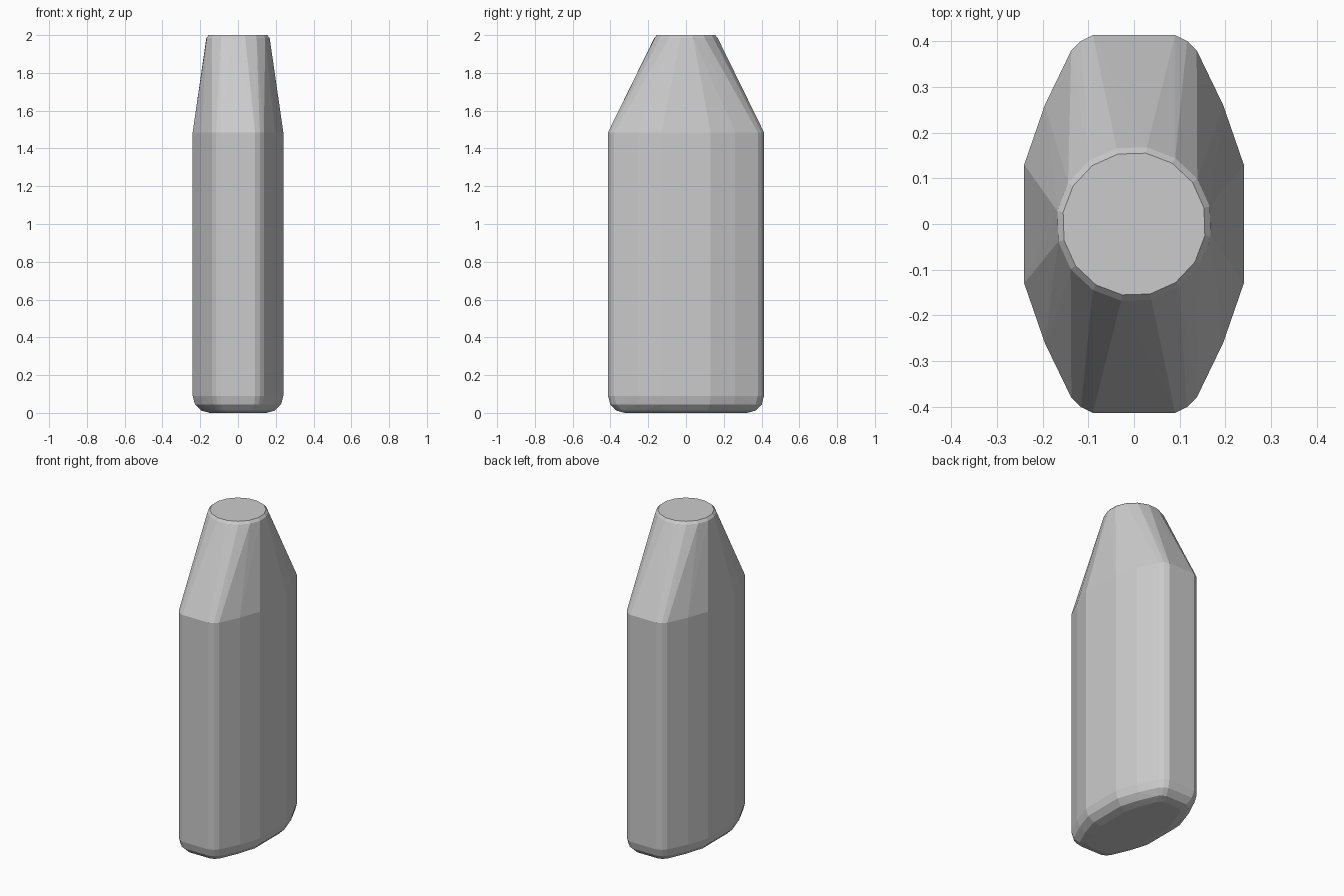
import bpy, bmesh
from math import sin, cos, pi, radians

cube = bpy.data.objects.get("Cube")
if cube:
    bpy.data.objects.remove(cube)

grey = bpy.data.materials.new("plain_grey")
grey.use_nodes = True
colour = (0.6, 0.6, 0.6, 1)
grey.diffuse_color = colour
grey.node_tree.nodes["Principled BSDF"].inputs["Base Color"].default_value = colour

HALF_X, HALF_Y = 0.24, 0.413
SHOULDER, HEIGHT = 1.485, 2.0
quarter = [(0.24, 0.13), (0.195, 0.26), (0.137, 0.38), (0.116, 0.4), (0.09, 0.413)]


def body_ring(z, inset=0.0):
    """Mirrored outline of the body, pulled in by inset."""
    sx, sy = 1 - inset / HALF_X, 1 - inset / HALF_Y
    return [(x * sx * i, y * sy * j, z)
            for x, y in quarter for i in (1, -1) for j in (1, -1)]


def neck_ring(z, radius, sides=16):
    """Round outline of the top."""
    turn = radians(13)
    return [(radius * cos(turn + 2 * pi * k / sides),
             radius * sin(turn + 2 * pi * k / sides), z) for k in range(sides)]


# Rounded base, straight sides and shoulder
points = body_ring(SHOULDER)
bevel = 0.09
for step in range(4):
    a = step / 3 * pi / 2
    points += body_ring(bevel * (1 - sin(a)), bevel * (1 - cos(a)))

# Tapered neck with a small bevel at the flat top
points += neck_ring(HEIGHT - 0.015, 0.17) + neck_ring(HEIGHT, 0.157)

# Skin the convex form
bm = bmesh.new()
for p in points:
    bm.verts.new(p)
hull = bmesh.ops.convex_hull(bm, input=bm.verts)
loose = [v for v in bm.verts if not v.link_faces]
bmesh.ops.delete(bm, geom=loose, context='VERTS')
bmesh.ops.dissolve_limit(bm, angle_limit=radians(0.5), verts=bm.verts, edges=bm.edges)
bmesh.ops.recalc_face_normals(bm, faces=bm.faces)

mesh = bpy.data.meshes.new("tapered_body")
bm.to_mesh(mesh)
bm.free()
mesh.materials.append(grey)
body = bpy.data.objects.new("tapered_body", mesh)
bpy.context.collection.objects.link(body)
